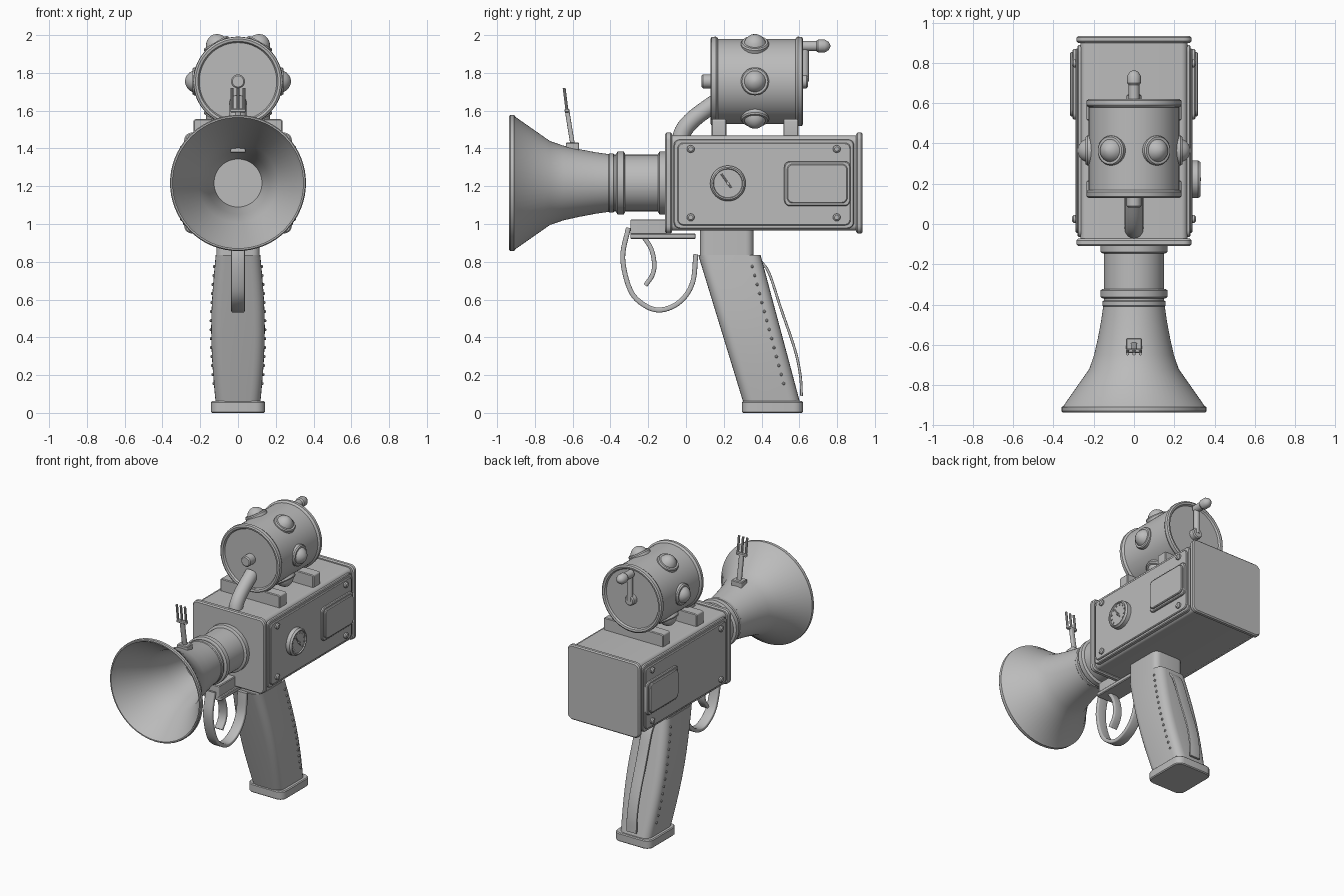
import bpy, bmesh
from math import sin, cos, pi
from mathutils import Vector

cube = bpy.data.objects.get("Cube")
if cube:
    bpy.data.objects.remove(cube, do_unlink=True)

GREY = (0.5, 0.5, 0.5, 1)
mat = bpy.data.materials.new("plain grey")
mat.use_nodes = True
mat.diffuse_color = GREY
mat.node_tree.nodes["Principled BSDF"].inputs["Base Color"].default_value = GREY


def loft(name, rings):
    """Skin a list of matching point rings and cap both ends."""
    bm = bmesh.new()
    loops = [[bm.verts.new(p) for p in ring] for ring in rings]
    n = len(loops[0])
    for a, b in zip(loops, loops[1:]):
        for i in range(n):
            j = (i + 1) % n
            bm.faces.new((a[i], a[j], b[j], b[i]))
    bm.faces.new(loops[0])
    bm.faces.new(loops[-1])
    bmesh.ops.recalc_face_normals(bm, faces=bm.faces)
    mesh = bpy.data.meshes.new(name)
    bm.to_mesh(mesh)
    bm.free()
    mesh.materials.append(mat)
    ob = bpy.data.objects.new(name, mesh)
    bpy.context.collection.objects.link(ob)
    bpy.ops.object.select_all(action='DESELECT')
    ob.select_set(True)
    bpy.context.view_layer.objects.active = ob
    bpy.ops.object.shade_smooth_by_angle(angle=0.6)
    return ob


def outline(u0, u1, v0, v1, r, steps=5):
    """Rounded rectangle as 2D points."""
    pts = []
    corners = ((u1 - r, v1 - r), (u0 + r, v1 - r), (u0 + r, v0 + r), (u1 - r, v0 + r))
    for k, (u, v) in enumerate(corners):
        for s in range(steps + 1):
            a = (k + s / steps) * pi / 2
            pts.append((u + r * cos(a), v + r * sin(a)))
    return pts


def slab(name, axis, x, y, z, r=0.01, b=0.005):
    """Box with rounded outline across the axis and bevelled end faces."""
    spans = [x, y, z]
    lo, hi = sorted(spans.pop(axis))
    (u0, u1), (v0, v1) = spans
    rings = []
    for t, inset in ((lo, b), (lo + b, 0), (hi - b, 0), (hi, b)):
        ring = []
        for p in outline(u0 + inset, u1 - inset, v0 + inset, v1 - inset, max(r - inset, 0.002)):
            c = list(p)
            c.insert(axis, t)
            ring.append(c)
        rings.append(ring)
    return loft(name, rings)


def lathe(name, profile, origin, direction, n=48):
    """Spin (height, radius) pairs about a direction."""
    q = Vector(direction).to_track_quat('Z', 'Y')
    o = Vector(origin)
    return loft(name, [[o + q @ Vector((r * cos(2 * pi * i / n), r * sin(2 * pi * i / n), h))
                        for i in range(n)] for h, r in profile])


def rod(name, a, b, r, n=16):
    d = Vector(b) - Vector(a)
    return lathe(name, [(0, r), (d.length, r)], a, d, n)


def sweep(name, path, section, steps=6):
    """Sweep a (normal, x) section along a smooth path of (y, z) points."""
    p = [Vector(q) for q in path]
    p = [2 * p[0] - p[1]] + p + [2 * p[-1] - p[-2]]
    line = []
    for k in range(1, len(p) - 2):
        a, b, c, d = p[k - 1:k + 3]
        for s in range(steps):
            t = s / steps
            line.append(0.5 * (2 * b + (c - a) * t + (2 * a - 5 * b + 4 * c - d) * t * t
                               + (3 * b - a - 3 * c + d) * t ** 3))
    line.append(p[-2])
    rings = []
    for i, q in enumerate(line):
        t = (line[min(i + 1, len(line) - 1)] - line[max(i - 1, 0)]).normalized()
        nrm = Vector((-t.y, t.x))
        rings.append([(x, q.x + nrm.x * u, q.y + nrm.y * u) for u, x in section])
    return loft(name, rings)


def circle(r, n=20):
    return [(r * cos(2 * pi * i / n), r * sin(2 * pi * i / n)) for i in range(n)]


def strip(t, w):
    return outline(-t, t, -w, w, t * 0.6, 3)


# Horn, neck and collars in one turned shape
lathe("horn", [(-0.42, 0.127), (-0.57, 0.165), (-0.72, 0.21), (-0.9, 0.33), (-0.925, 0.34),
               (-0.937, 0.347), (-0.937, 0.355), (-0.93, 0.36), (-0.91, 0.36), (-0.903, 0.35),
               (-0.72, 0.222), (-0.65, 0.198), (-0.57, 0.18), (-0.48, 0.163), (-0.41, 0.153),
               (-0.405, 0.157), (-0.385, 0.157), (-0.38, 0.15), (-0.05, 0.15)],
      (0, 0, 1.217), (0, 1, 0), 64)
for label, y0, y1 in (("front_collar", -0.37, -0.322), ("rear_collar", -0.147, -0.1)):
    lathe(label, [(y0, 0.155), (y0 + 0.008, 0.167), (y1 - 0.008, 0.167), (y1, 0.155)],
          (0, 0, 1.217), (0, 1, 0))

# Body case with end flanges
slab("body", 1, (-0.265, 0.265), (-0.1, 0.92), (0.965, 1.468), 0.03)
slab("front_flange", 1, (-0.285, 0.285), (-0.11, -0.073), (0.95, 1.484), 0.04, 0.008)
slab("rear_flange", 1, (-0.285, 0.285), (0.9, 0.935), (0.95, 1.484), 0.04, 0.008)

# Side plates, hatches and screws
for s, side in ((1, "left"), (-1, "right")):
    slab(side + "_plate", 0, (s * 0.25, s * 0.28), (-0.065, 0.89), (0.975, 1.45), 0.035)
    slab(side + "_inner_plate", 0, (s * 0.27, s * 0.29), (-0.045, 0.872), (0.993, 1.43), 0.03)
    slab(side + "_hatch", 0, (s * 0.28, s * 0.305), (0.52, 0.87), (1.095, 1.332), 0.03)
    slab(side + "_hatch_cover", 0, (s * 0.3, s * 0.317), (0.535, 0.855), (1.11, 1.318), 0.03)
    for y in (0.025, 0.798):
        for z in (1.035, 1.397):
            lathe(side + "_screw", [(0.28, 0.02), (0.3, 0.02), (0.307, 0.012)],
                  (0, y, z), (s, 0, 0), 20)

# Dial with ticks and needle on the left side
gy, gz = 0.222, 1.215
lathe("dial", [(0.28, 0.094), (0.318, 0.094), (0.33, 0.085), (0.33, 0.078), (0.322, 0.075)],
      (0, gy, gz), (1, 0, 0))
for k in range(10):
    a = (k * 30 - 45) * pi / 180
    y, z = gy + 0.064 * cos(a), gz + 0.064 * sin(a)
    rod("dial_tick", (0.318, y, z), (0.327, y, z), 0.006, 8)
rod("dial_needle", (0.324, gy + 0.018, gz - 0.025), (0.324, gy - 0.035, gz + 0.05), 0.005, 8)
rod("dial_pin", (0.318, gy, gz), (0.332, gy, gz), 0.009, 12)

# Drum with rims, cradles and six domes
dz = 1.755
half = [(0.145, 0.205), (0.133, 0.212), (0.13, 0.225), (0.136, 0.235), (0.158, 0.237),
        (0.168, 0.23), (0.17, 0.225)]
lathe("drum", half + [(0.75 - h, r) for h, r in reversed(half)], (0, 0, dz), (0, 1, 0), 64)
for label, y in (("front_cradle", 0.175), ("rear_cradle", 0.555)):
    slab(label, 1, (-0.235, 0.235), (y - 0.04, y + 0.04), (1.45, 1.555), 0.012)
for k in range(6):
    a = k * pi / 3
    lathe("drum_dome", [(0.2, 0.074), (0.232, 0.074), (0.24, 0.068), (0.24, 0.056), (0.256, 0.048),
                        (0.27, 0.033), (0.278, 0.017), (0.281, 0.003)],
          (0, 0.365, dz), (cos(a), 0, sin(a)), 32)

# Drum hub, crank and feed pipe
lathe("front_hub", [(0.083, 0.03), (0.09, 0.037), (0.16, 0.037)], (0, 0, dz), (0, 1, 0), 24)
lathe("crank_hub", [(0.59, 0.037), (0.638, 0.037), (0.645, 0.03)], (0, 0, dz), (0, 1, 0), 24)
rod("crank_arm", (0, 0.63, dz), (0, 0.63, 1.945), 0.02)
lathe("crank_handle", [(0.612, 0.02), (0.62, 0.027), (0.69, 0.027), (0.7, 0.034), (0.735, 0.034),
                       (0.755, 0.022), (0.764, 0.004)], (0, 0, 1.942), (0, 1, 0), 24)
sweep("feed_pipe", [(-0.035, 1.43), (-0.01, 1.5), (0.05, 1.565), (0.16, 1.645)], circle(0.046))

# Forked sight on the horn
slab("sight_base", 2, (-0.04, 0.04), (-0.635, -0.567), (1.375, 1.432), 0.008)
sweep("sight_stem", [(-0.6, 1.42), (-0.615, 1.51), (-0.63, 1.605)], strip(0.012, 0.016))
slab("sight_fork", 2, (-0.04, 0.04), (-0.642, -0.618), (1.59, 1.612), 0.006)
for x in (-0.032, 0, 0.032):
    rod("sight_prong", (x, -0.63, 1.6), (x, -0.645, 1.72), 0.008, 10)

# Trigger mount, trigger and guard
slab("trigger_mount", 2, (-0.055, 0.055), (-0.295, -0.09), (0.93, 1.025), 0.01)
slab("trigger_rail", 2, (-0.07, 0.07), (-0.295, 0.05), (0.92, 0.95), 0.01)
sweep("trigger", [(-0.23, 0.94), (-0.185, 0.87), (-0.168, 0.79), (-0.178, 0.73), (-0.215, 0.675)],
      strip(0.012, 0.03))
sweep("trigger_guard", [(-0.305, 0.98), (-0.335, 0.82), (-0.295, 0.65), (-0.22, 0.57),
                        (-0.13, 0.545), (-0.03, 0.59), (0.035, 0.69), (0.052, 0.84)],
      strip(0.013, 0.036))

# Slanted grip with swollen middle
slab("grip_neck", 2, (-0.115, 0.115), (0.075, 0.357), (0.81, 0.97), 0.04)


def grip_at(z):
    t = (0.835 - z) / 0.785
    return 0.065 + 0.24 * t, 0.395 + 0.21 * t, 0.118 + 0.024 * sin(pi * t)


rings = []
for k in range(11):
    z = 0.835 - 0.785 * k / 10
    y0, y1, w = grip_at(z)
    rings.append([(x, y, z) for x, y in outline(-w, w, y0, y1, 0.055)])
loft("grip", rings)
slab("grip_base", 2, (-0.143, 0.143), (0.297, 0.62), (0, 0.062), 0.05, 0.006)
sweep("back_strap", [(0.39, 0.81), (0.44, 0.74), (0.5, 0.56), (0.575, 0.34), (0.605, 0.2),
                     (0.612, 0.09)], strip(0.007, 0.04))
for s in (-1, 1):
    for k in range(14):
        z = 0.775 - 0.62 * k / 13
        y0, y1, w = grip_at(z)
        lathe("grip_stud", [(w - 0.01, 0.008), (w + 0.004, 0.008), (w + 0.008, 0.004)],
              (0, y1 - 0.06, z), (s, 0, 0), 10)
